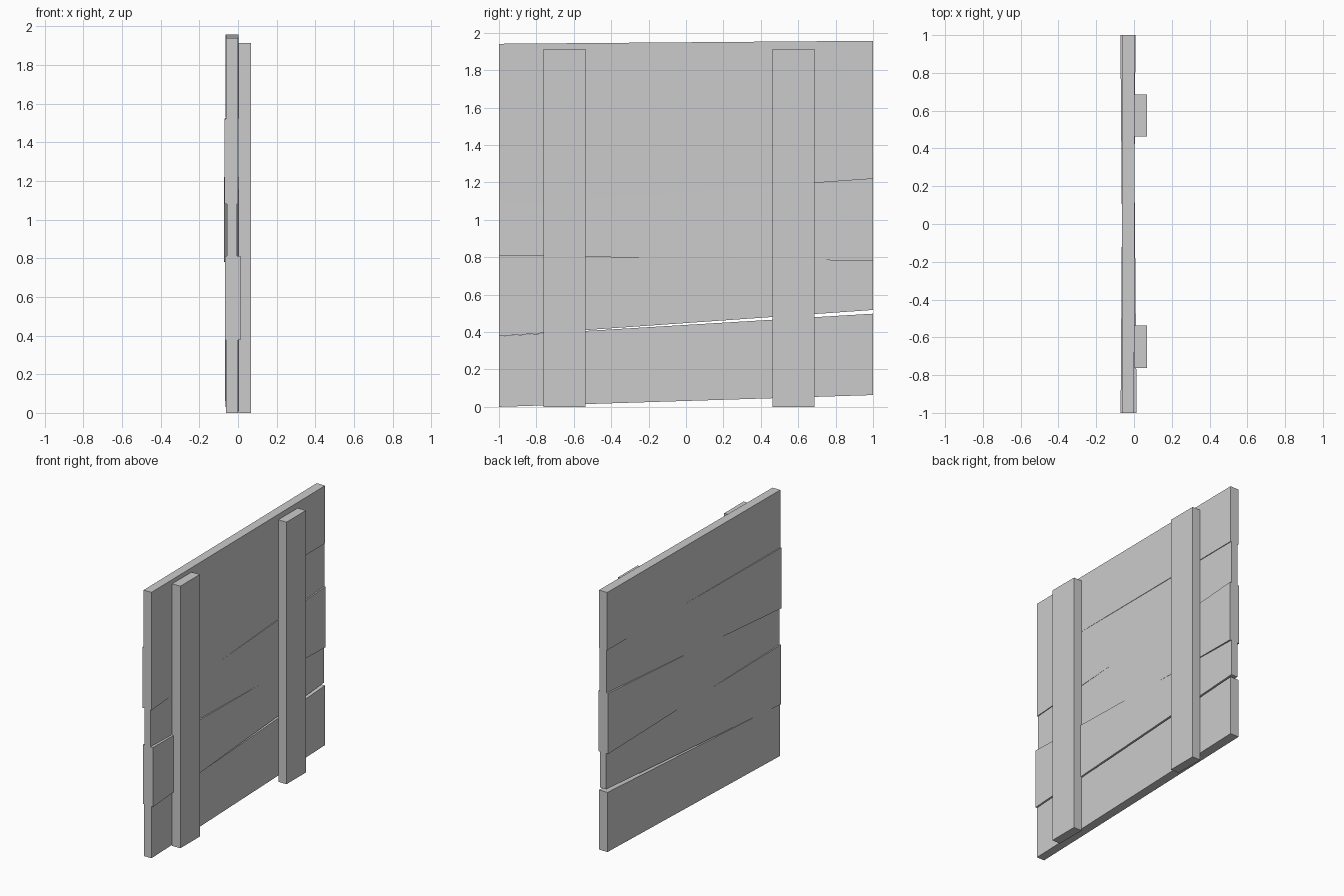
import bpy

if "Cube" in bpy.data.objects:
    bpy.data.objects.remove(bpy.data.objects["Cube"])

FACES = [(3, 2, 1, 0), (4, 5, 6, 7), (0, 1, 5, 4), (1, 2, 6, 5), (2, 3, 7, 6), (3, 0, 4, 7)]


def tapered_board(name, y0, end0, y1, end1):
    """Board along y; each end is a rectangle (x0, x1, z0, z1)."""
    verts = []
    for y, (xa, xb, za, zb) in ((y0, end0), (y1, end1)):
        verts += [(xa, y, za), (xa, y, zb), (xb, y, zb), (xb, y, za)]
    mesh = bpy.data.meshes.new(name)
    mesh.from_pydata(verts, [], FACES)
    mesh.update()
    obj = bpy.data.objects.new(name, mesh)
    bpy.context.collection.objects.link(obj)
    return obj


# Horizontal planks, alternately tapering: front end, back end
planks = [
    ((-0.061, 0.001, 0.0, 0.378), (-0.066, 0.003, 0.063, 0.498)),
    ((-0.067, 0.014, 0.378, 0.812), (-0.056, -0.004, 0.518, 0.780)),
    ((-0.056, -0.006, 0.812, 1.080), (-0.072, 0.008, 0.780, 1.222)),
    ((-0.071, 0.001, 1.080, 1.522), (-0.057, -0.003, 1.222, 1.535)),
    ((-0.062, 0.001, 1.522, 1.941), (-0.064, 0.003, 1.535, 1.957)),
]
for i, (front, back) in enumerate(planks, 1):
    tapered_board(f"plank_{i}", -1.0, front, 1.0, back)

# Upright battens on the +x side
for name, y0, y1 in (("front_batten", -0.762, -0.538), ("back_batten", 0.462, 0.686)):
    section = (0.002, 0.068, 0.0, 1.913)
    tapered_board(name, y0, section, y1, section)
